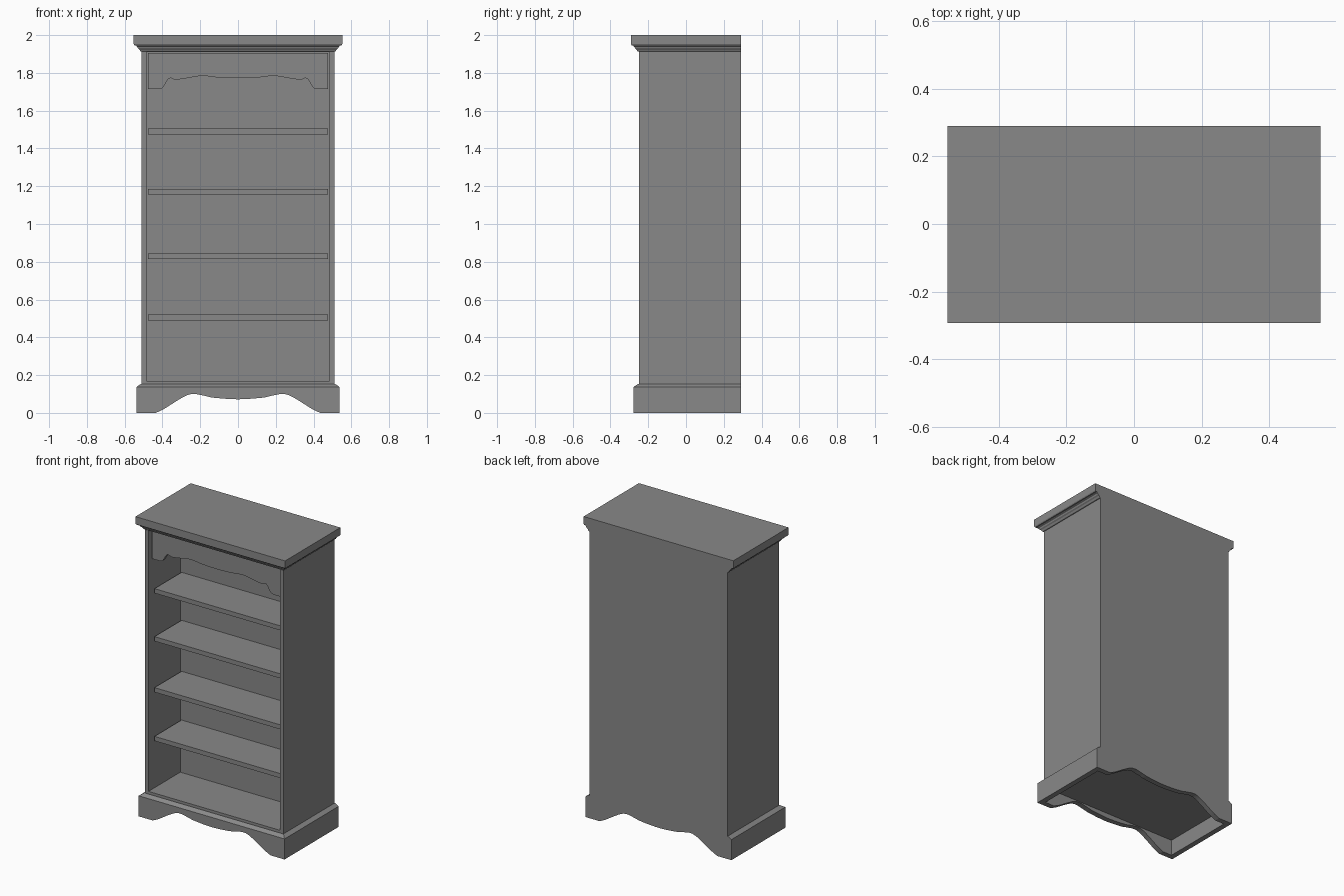
import bpy, bmesh
from mathutils import Vector

cube = bpy.data.objects.get("Cube")
if cube:
    bpy.data.objects.remove(cube, do_unlink=True)

grey = bpy.data.materials.new("grey")
grey.use_nodes = True
COLOUR = (0.25, 0.25, 0.25, 1)
grey.diffuse_color = COLOUR
grey.node_tree.nodes["Principled BSDF"].inputs["Base Color"].default_value = COLOUR

BACK = 0.29          # flush rear plane
FRONT = -0.25        # front of the case
HALF = 0.51          # half width of the case


def finish(name, bm):
    bmesh.ops.recalc_face_normals(bm, faces=bm.faces)
    mesh = bpy.data.meshes.new(name)
    bm.to_mesh(mesh)
    bm.free()
    obj = bpy.data.objects.new(name, mesh)
    bpy.context.collection.objects.link(obj)
    mesh.materials.append(grey)
    return obj


def box_mesh(x, y0, y1, z0, z1):
    bm = bmesh.new()
    bmesh.ops.create_cube(bm, size=1)
    for v in bm.verts:
        v.co = (v.co.x * 2 * x, y0 + (v.co.y + 0.5) * (y1 - y0), z0 + (v.co.z + 0.5) * (z1 - z0))
    return bm


def stack(name, profile):
    """Moulded block from (overhang, height) pairs, flush at the rear."""
    bm = bmesh.new()
    rings = []
    for d, z in profile:
        x, y = HALF + d, FRONT - d
        rings.append([bm.verts.new(p) for p in ((-x, y, z), (x, y, z), (x, BACK, z), (-x, BACK, z))])
    for a, b in zip(rings, rings[1:]):
        for i in range(4):
            j = (i + 1) % 4
            bm.faces.new((a[i], a[j], b[j], b[i]))
    bm.faces.new(rings[0])
    bm.faces.new(rings[-1])
    # the rear is one flat plane, so drop its seams
    bmesh.ops.dissolve_limit(bm, angle_limit=0.01, verts=bm.verts, edges=bm.edges)
    return finish(name, bm)


def smooth_path(points, steps=6):
    """Mirrored Catmull-Rom curve through points given from the left edge to the middle."""
    pts = points + [(-x, z) for x, z in reversed(points[:-1])]
    pts = [Vector(p) for p in pts]
    out = []
    for i in range(len(pts) - 1):
        a, b, c, d = pts[max(i - 1, 0)], pts[i], pts[i + 1], pts[min(i + 2, len(pts) - 1)]
        for s in range(steps):
            t = s / steps
            out.append(0.5 * (2 * b + (c - a) * t + (2 * a - 5 * b + 4 * c - d) * t ** 2
                              + (3 * b - a - 3 * c + d) * t ** 3))
    return out + [pts[-1]]


def extrude_outline(name, outline, y0, y1):
    bm = bmesh.new()
    face = bm.faces.new([bm.verts.new((x, y0, z)) for x, z in outline])
    moved = bmesh.ops.extrude_face_region(bm, geom=[face])["geom"]
    bmesh.ops.translate(bm, vec=(0, y1 - y0, 0), verts=[g for g in moved if isinstance(g, bmesh.types.BMVert)])
    return finish(name, bm)


def cut(target, cutter):
    cutter.hide_render = True
    cutter.hide_set(True)
    mod = target.modifiers.new("cut", "BOOLEAN")
    mod.operation = "DIFFERENCE"
    mod.solver = "EXACT"
    mod.object = cutter


# Case with the open front pushed in
bm = box_mesh(HALF, FRONT, BACK, 0.145, 1.935)
front = min(bm.faces, key=lambda f: f.calc_center_median().y)
bmesh.ops.inset_region(bm, faces=[front], thickness=0.035)
inner = bmesh.ops.extrude_discrete_faces(bm, faces=[front])["faces"][0]
bmesh.ops.translate(bm, vec=(0, 0.335, 0), verts=inner.verts)
finish("case", bm)

# Shelves
for i, z in enumerate((0.505, 0.83, 1.17, 1.49)):
    finish(f"shelf_{i + 1}", box_mesh(0.476, -0.20, 0.09, z - 0.015, z + 0.015))

# Scalloped valance under the top
wave = smooth_path([(-0.476, 1.714), (-0.41, 1.716), (-0.39, 1.735), (-0.372, 1.764),
                    (-0.355, 1.772), (-0.33, 1.764), (-0.27, 1.772), (-0.19, 1.784),
                    (-0.10, 1.775), (0, 1.772)])
extrude_outline("valance", [tuple(p) for p in wave] + [(0.476, 1.905), (-0.476, 1.905)], -0.225, -0.20)

# Plinth, hollow below, with a shaped arch at front and rear
plinth = stack("plinth", [(0.028, 0), (0.028, 0.137), (0.006, 0.152), (-0.01, 0.152)])
cut(plinth, finish("plinth_hollow_cutter", box_mesh(0.503, -0.243, 0.255, -0.1, 0.105)))
arch = smooth_path([(-0.44, -0.002), (-0.39, 0.022), (-0.32, 0.066), (-0.27, 0.093), (-0.23, 0.1),
                    (-0.175, 0.09), (-0.125, 0.08), (0, 0.072)])
outline = [tuple(p) for p in arch] + [(0.44, -0.1), (-0.44, -0.1)]
cut(plinth, extrude_outline("plinth_arch_cutter", outline, -0.5, 0.5))

# Cornice moulding and top board
stack("cornice", [(0.004, 1.912), (0.008, 1.916), (0.012, 1.924), (0.020, 1.930), (0.022, 1.936),
                  (0.027, 1.940), (0.028, 1.946), (0.038, 1.946), (0.042, 1.953), (0.042, 2.0)])
